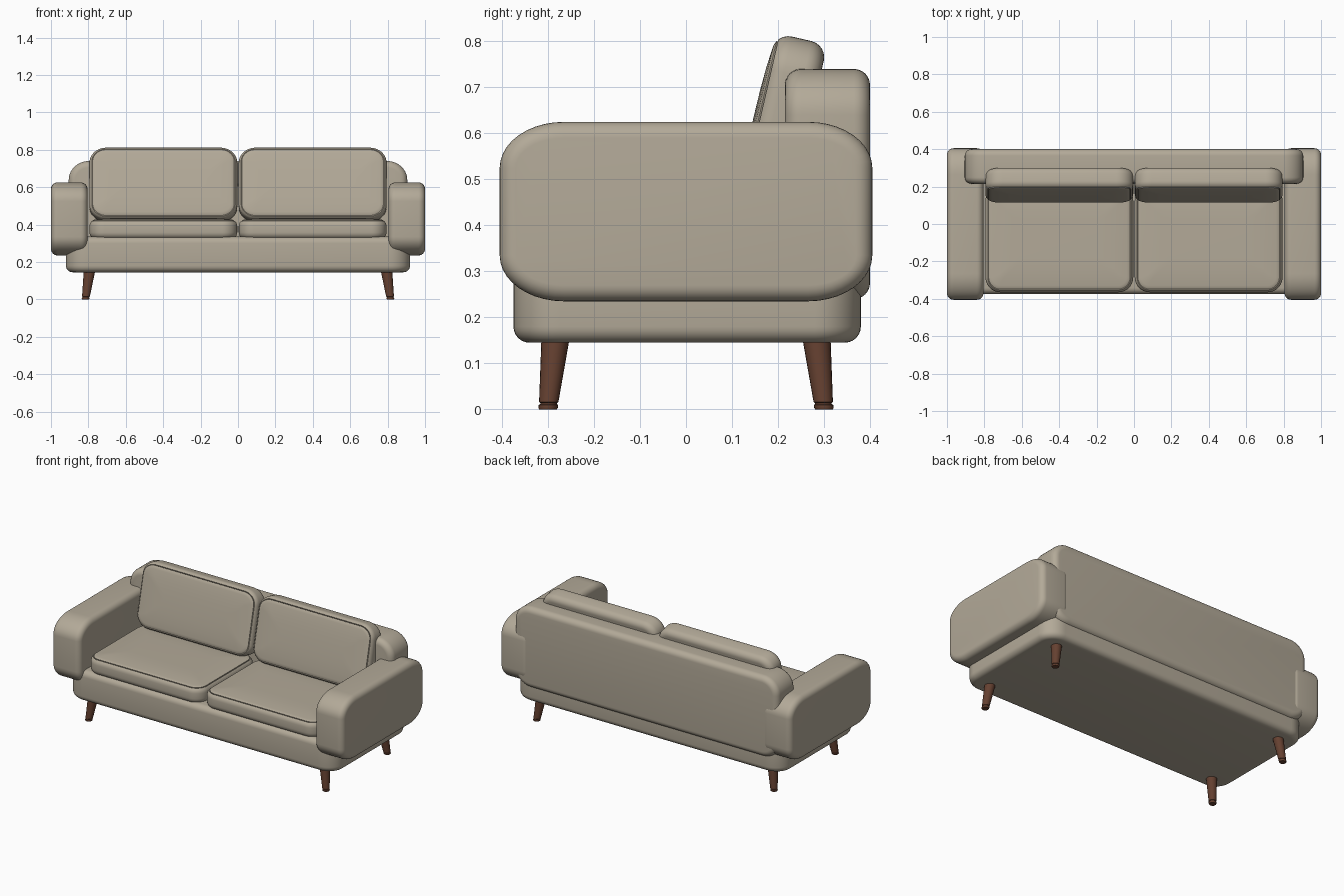
import bpy, bmesh, math
from mathutils import Matrix, Vector

if "Cube" in bpy.data.objects:
    bpy.data.objects.remove(bpy.data.objects["Cube"], do_unlink=True)


def material(name, rgb):
    m = bpy.data.materials.new(name)
    m.use_nodes = True
    m.diffuse_color = (*rgb, 1)
    m.node_tree.nodes["Principled BSDF"].inputs["Base Color"].default_value = (*rgb, 1)
    return m


FABRIC = material("beige fabric", (0.45, 0.40, 0.315))
WOOD = material("dark wood", (0.13, 0.052, 0.03))


def loft(name, rings, mat, matrix):
    """Skin closed rings of points, cap both ends and shade smooth."""
    bm = bmesh.new()
    loops = [[bm.verts.new(matrix @ Vector(p)) for p in ring] for ring in rings]
    n = len(loops[0])
    for a, b in zip(loops, loops[1:]):
        for i in range(n):
            j = (i + 1) % n
            bm.faces.new((a[i], a[j], b[j], b[i]))
    bm.faces.new(loops[0][::-1])
    bm.faces.new(loops[-1])
    bmesh.ops.recalc_face_normals(bm, faces=bm.faces)
    mesh = bpy.data.meshes.new(name)
    bm.to_mesh(mesh)
    bm.free()
    mesh.materials.append(mat)
    obj = bpy.data.objects.new(name, mesh)
    bpy.context.collection.objects.link(obj)
    bpy.ops.object.select_all(action="DESELECT")
    obj.select_set(True)
    bpy.context.view_layer.objects.active = obj
    bpy.ops.object.shade_smooth_by_angle(angle=math.radians(40))
    return obj


def outline(a, b, ru, rv, w, steps=10):
    """Rounded rectangle with half sizes a, b and elliptical corners."""
    pts = []
    for q, (su, sv) in enumerate(((1, 1), (-1, 1), (-1, -1), (1, -1))):
        for k in range(steps + 1):
            t = (q + k / steps) * math.pi / 2
            pts.append((su * (a - ru) + ru * math.cos(t),
                        sv * (b - rv) + rv * math.sin(t), w))
    return pts


# Turn the profile plane so that its depth runs along the chosen axis
TURN = {
    "X": Matrix(((0, 0, 1, 0), (1, 0, 0, 0), (0, 1, 0, 0), (0, 0, 0, 1))),
    "Y": Matrix.Rotation(math.pi / 2, 4, "X"),
    "Z": Matrix.Identity(4),
}


def padded(name, size, axis, corner, edge, centre, tilt=0, crown=0, seam=False):
    """Upholstered block: size is (profile width, profile height, depth)."""
    a, b, h = (s / 2 for s in size)
    ru, rv = corner
    arc = [(math.radians(t), edge) for t in range(0, 91, 15)]
    section = [(edge - r * math.cos(t), -(h - edge + r * math.sin(t))) for t, r in reversed(arc)]
    if seam:
        arc[4:4] = [(math.radians(t), edge - d) for t, d in ((50, 0), (54, 0.007), (58, 0))]
    section += [(edge - r * math.cos(t), h - edge + r * math.sin(t)) for t, r in arc]
    if crown:
        section += [(edge + 0.04, h + crown * 0.55), (edge + 0.09, h + crown * 0.9),
                    (edge + 0.14, h + crown)]
    rings = [outline(a - d, b - d, max(ru - d, 0.02), max(rv - d, 0.02), w) for d, w in section]
    matrix = Matrix.Translation(centre) @ Matrix.Rotation(math.radians(tilt), 4, "X") @ TURN[axis]
    return loft(name, rings, FABRIC, matrix)


# Frame: base and backrest
padded("base", (1.84, 0.755, 0.19), "Z", (0.11, 0.10), 0.035, (0, 0.0025, 0.24))
padded("backrest", (1.81, 0.50, 0.185), "Y", (0.11, 0.10), 0.035, (0, 0.3075, 0.49))

for side, label in ((1, "left"), (-1, "right")):
    # Arm, seat cushion and back cushion on each side
    padded(label + "_arm", (0.81, 0.39, 0.195), "X", (0.14, 0.10), 0.035,
           (side * 0.9025, 0, 0.43))
    padded(label + "_seat_cushion", (0.79, 0.57, 0.105), "Z", (0.08, 0.08), 0.036,
           (side * 0.399, -0.08, 0.375), crown=0.008, seam=True)
    padded(label + "_back_cushion", (0.79, 0.395, 0.115), "Y", (0.09, 0.08), 0.036,
           (side * 0.399, 0.207, 0.613), tilt=-13, crown=0.006, seam=True)

    # Splayed tapered legs with a small foot glide
    for front, place in ((-1, "front"), (1, "back")):
        rings = []
        for r, z in ((0.019, 0), (0.021, 0.003), (0.021, 0.010), (0.018, 0.011),
                     (0.018, 0.014), (0.021, 0.016), (0.031, 0.16)):
            s = 1 - z / 0.16
            cx, cy = side * (0.793 + 0.022 * s), front * (0.283 + 0.017 * s)
            rings.append([(cx + r * math.cos(k * math.pi / 10),
                           cy + r * math.sin(k * math.pi / 10), z) for k in range(20)])
        loft(f"{place}_{label}_leg", rings, WOOD, Matrix.Identity(4))
